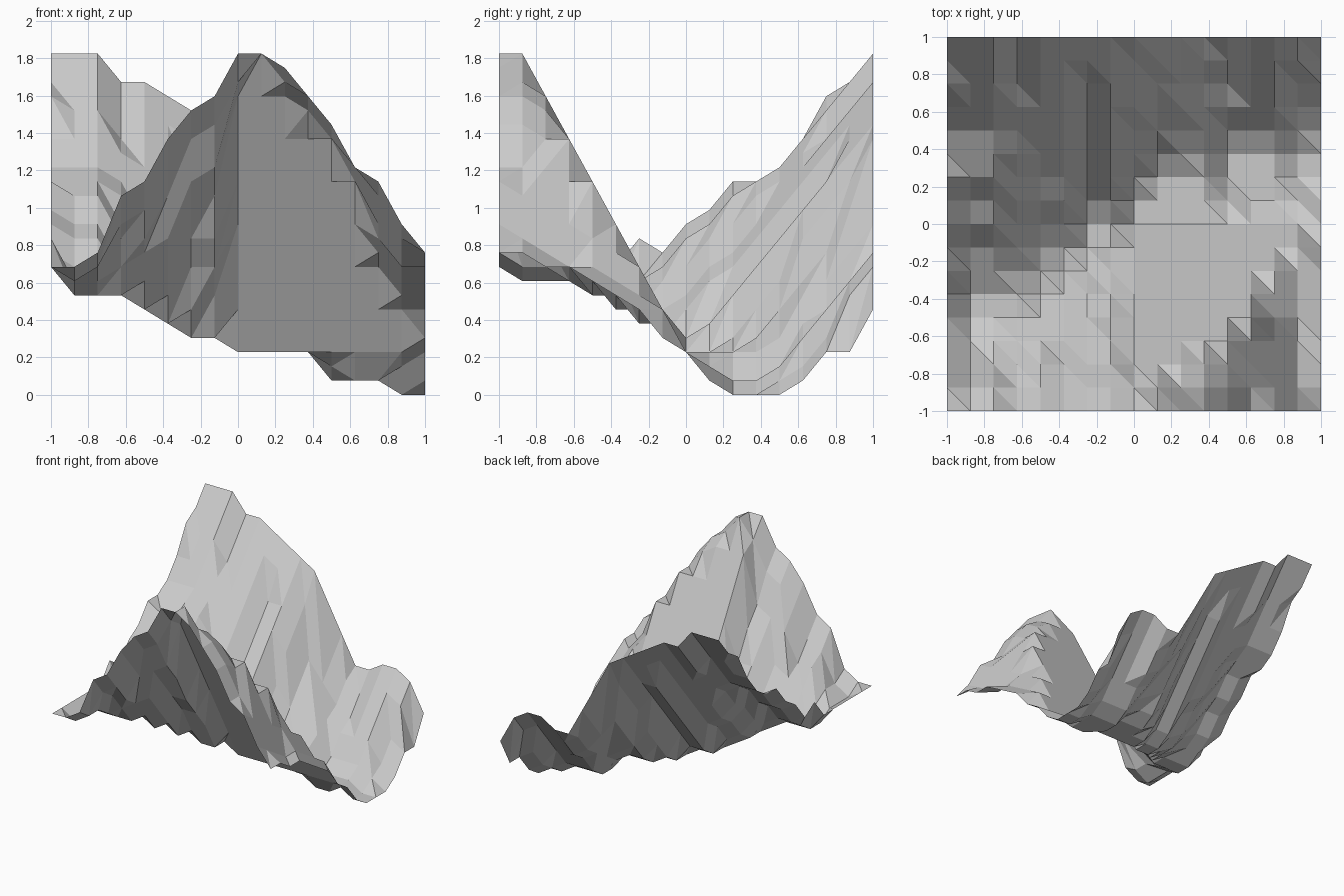
import bpy

N = 17
CELL = 2 / (N - 1)
STEP = 1.824 / 24          # the terrain heights sit on even levels
PLANE = 1.82               # slope of the even face behind the front ridge

# Each x column, left to right:
# front edge z, valley start y, valley z, valley end y, back edge z
COLUMNS = [
    (.68, -.88, .68, -.38, 1.82),
    (.68, -.50, .54, -.375, 1.82),
    (.76, -.50, .54, -.375, 1.82),
    (1.06, -.50, .54, -.25, 1.67),
    (1.14, -.375, .46, -.125, 1.67),
    (1.35, -.25, .38, -.125, 1.60),
    (1.52, -.125, .31, 0, 1.52),
    (1.60, -.125, .31, 0, 1.46),
    (1.82, 0, .23, .125, 1.36),
    (1.82, 0, .23, .25, 1.14),
    (1.74, 0, .23, .28, .91),
    (1.60, 0, .23, .34, .68),
    (1.44, .19, .08, .375, .69),
    (1.22, .15, .08, .375, .76),
    (1.14, .15, .08, .375, .76),
    (.91, .25, 0, .45, .68),
    (.76, .25, 0, .50, .46),
]
# y where the even face ends and the ridge top begins, for columns from x = 0
KNEES = [-.75, -.875, -.8, -.7, -.625, -.5, -.25, -.125]

# Left and right border profiles as (y, z)
LEFT = [(-1, .68), (-.375, .68), (-.25, .83), (-.125, .76), (0, .91), (.125, .97),
        (.25, 1.13), (.375, 1.13), (.5, 1.21), (.625, 1.36), (.75, 1.58),
        (.875, 1.66), (1, 1.82)]
RIGHT = [(-1, .76), (-.875, .76), (-.75, .69), (-.625, .68), (-.375, .54), (-.25, .46),
         (-.125, .31), (0, .23), (.125, .08), (.25, 0), (.5, 0), (.625, .07),
         (.75, .23), (.875, .23), (1, .46)]


def along(points, y):
    """Height on a polyline of (y, z) points."""
    for (y0, z0), (y1, z1) in zip(points, points[1:]):
        if y <= y1:
            return z0 + (z1 - z0) * (y - y0) / (y1 - y0)
    return points[-1][1]


def height(i, y):
    if i == 0:
        return along(LEFT, y)
    if i == N - 1:
        return along(RIGHT, y)
    front, start, low, end, back = COLUMNS[i]
    if y > end:                                   # slope of the back hill
        z = low + (back - low) * ((y - end) / (1 - end)) ** 1.2
        return min(z, along(LEFT, y))
    pts = [(-1, front)]                           # front hill and valley
    if i >= 8:
        knee = KNEES[i - 8]
        pts.append((knee, .228 - PLANE * knee))
        if start > 0:
            pts.append((0, .228))
    pts += [(start, low), (end, low)]
    return along(pts, y)


# Terrain sheet, triangulated along one diagonal
verts = []
for j in range(N):
    y = -1 + j * CELL
    for i in range(N):
        verts.append((-1 + i * CELL, y, round(height(i, y) / STEP) * STEP))

faces = []
for j in range(N - 1):
    for i in range(N - 1):
        a = j * N + i
        b, c, d = a + 1, a + N + 1, a + N
        faces += [(a, b, d), (b, c, d)]

mesh = bpy.data.meshes.new("terrain")
mesh.from_pydata(verts, [], faces)
mesh.update()
terrain = bpy.data.objects.new("terrain", mesh)
bpy.context.collection.objects.link(terrain)
